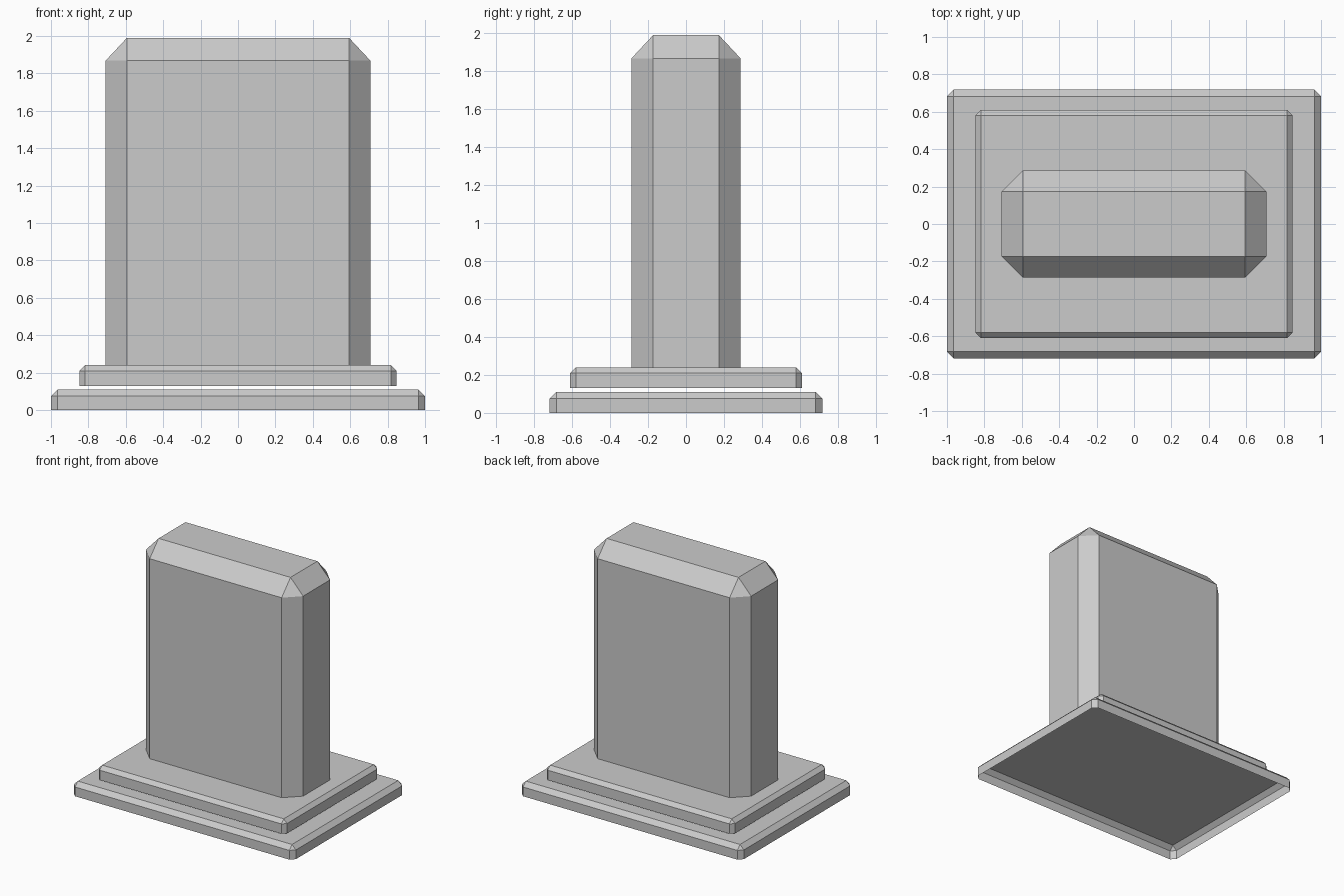
import bpy, bmesh, math

if "Cube" in bpy.data.objects:
    bpy.data.objects.remove(bpy.data.objects["Cube"])


def open_block(name, size, z0, bevel, segments=1, profile=0.5, z_stretch=1.0):
    """Box without an underside, all remaining edges beveled."""
    sx, sy, sz = size
    bm = bmesh.new()
    bmesh.ops.create_cube(bm, size=1)
    for v in bm.verts:
        v.co = (v.co.x * sx, v.co.y * sy, (v.co.z + 0.5) * sz / z_stretch)
    bottom = [f for f in bm.faces if f.normal.z < -0.5]
    bmesh.ops.delete(bm, geom=bottom, context='FACES_ONLY')
    edges = [e for e in bm.edges if len(e.link_faces) == 2]
    bmesh.ops.bevel(bm, geom=edges, offset=bevel, offset_type='OFFSET',
                    affect='EDGES', segments=segments, profile=profile,
                    clamp_overlap=False)
    for v in bm.verts:
        v.co.z = v.co.z * z_stretch + z0
    mesh = bpy.data.meshes.new(name)
    bm.to_mesh(mesh)
    bm.free()
    obj = bpy.data.objects.new(name, mesh)
    bpy.context.collection.objects.link(obj)
    return obj


# Two stepped slabs with chamfered edges and a small gap between them
open_block("lower_slab", (2.0, 1.436, 0.11), 0.0, 0.035)
open_block("upper_slab", (1.696, 1.22, 0.11), 0.13, 0.03)

# Upright stone with hollowed (cove) edges
stone = open_block("upright_stone", (1.416, 0.574, 1.75), 0.24, 0.114,
                   segments=4, profile=0.25, z_stretch=1.07)
bpy.ops.object.select_all(action='DESELECT')
stone.select_set(True)
bpy.context.view_layer.objects.active = stone
bpy.ops.object.shade_smooth_by_angle(angle=math.radians(30))
